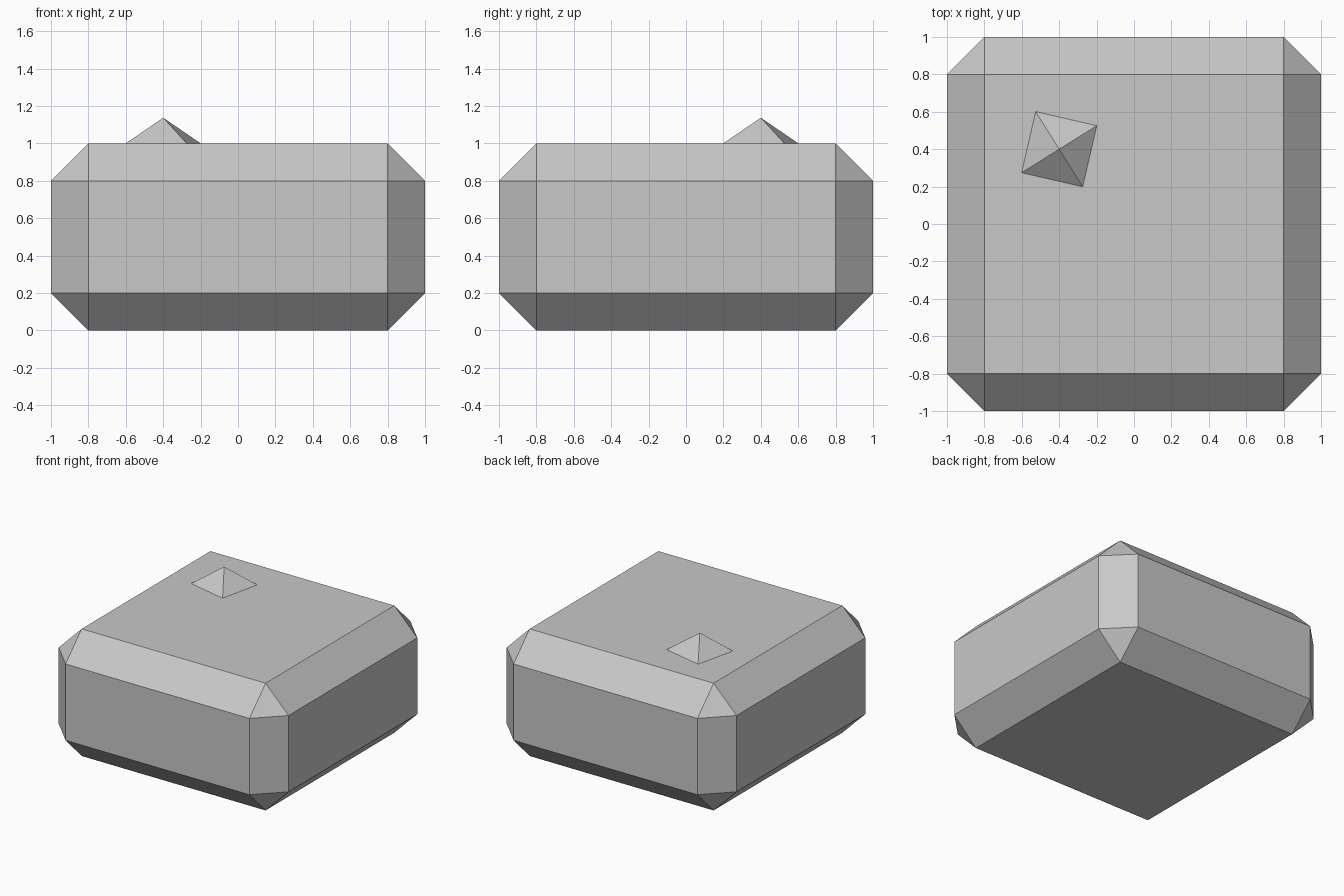
import bpy
import math

if "Cube" in bpy.data.objects:
    bpy.data.objects.remove(bpy.data.objects["Cube"], do_unlink=True)

# Single plain grey material
grey = bpy.data.materials.new("light_grey")
grey.use_nodes = True
colour = (0.58, 0.58, 0.58, 1.0)
grey.diffuse_color = colour
grey.node_tree.nodes["Principled BSDF"].inputs["Base Color"].default_value = colour


def finish(name):
    obj = bpy.context.object
    obj.name = name
    obj.data.materials.append(grey)
    bpy.ops.object.shade_flat()
    return obj


# Wide block with flat chamfers on every edge
bpy.ops.mesh.primitive_cube_add(size=1, location=(0, 0, 0.5))
body = finish("chamfered_block")
body.scale = (2, 2, 1)
bpy.ops.object.transform_apply(location=False, rotation=False, scale=True)
chamfer = body.modifiers.new("chamfer", "BEVEL")
chamfer.width = 0.2
chamfer.segments = 1
chamfer.limit_method = "NONE"

# Low four-sided stud, turned on the top face
bpy.ops.mesh.primitive_cone_add(
    vertices=4, radius1=0.237, radius2=0, depth=0.137,
    location=(-0.4, 0.4, 1 + 0.137 / 2),
    rotation=(0, 0, math.radians(32)))
finish("top_pyramid")
